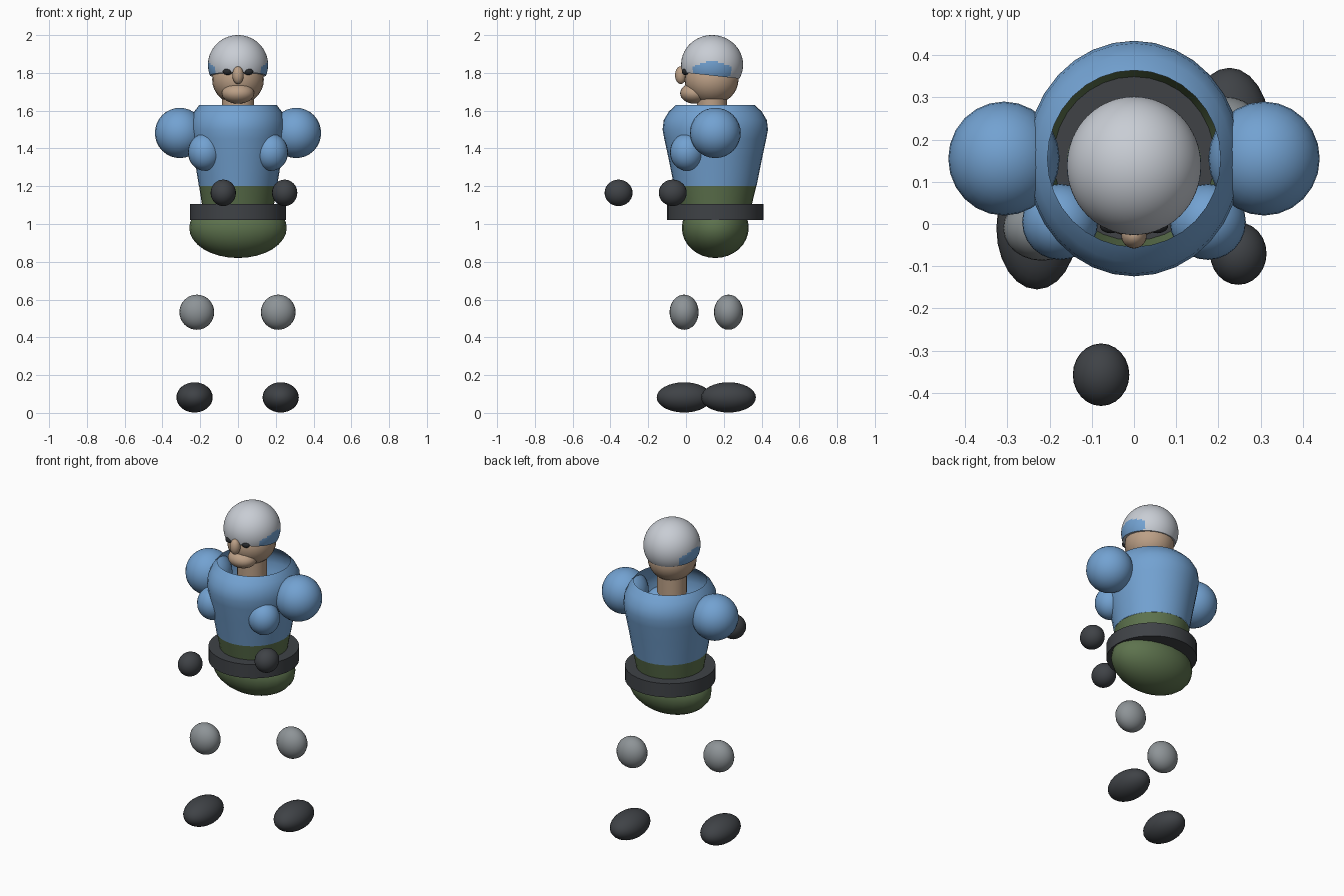
import bpy, bmesh, math
from mathutils import Vector

cube = bpy.data.objects.get("Cube")
if cube:
    bpy.data.objects.remove(cube, do_unlink=True)

BODY_Y = 0.155


def material(name, rgb):
    m = bpy.data.materials.new(name)
    m.use_nodes = True
    m.diffuse_color = (*rgb, 1)
    bsdf = next(n for n in m.node_tree.nodes if n.type == 'BSDF_PRINCIPLED')
    bsdf.inputs["Base Color"].default_value = (*rgb, 1)
    return m


blue = material("shirt blue", (0.17, 0.36, 0.64))
green = material("trouser green", (0.11, 0.17, 0.075))
dark = material("charcoal", (0.05, 0.055, 0.062))
grey = material("knee grey", (0.27, 0.295, 0.31))
white = material("cap pale grey", (0.58, 0.61, 0.66))
skin = material("skin", (0.5, 0.35, 0.24))
black = material("eye black", (0.02, 0.022, 0.025))


def finish(bm, name, *mats):
    mesh = bpy.data.meshes.new(name)
    bm.to_mesh(mesh)
    bm.free()
    for m in mats:
        mesh.materials.append(m)
    ob = bpy.data.objects.new(name, mesh)
    bpy.context.collection.objects.link(ob)
    bpy.ops.object.select_all(action='DESELECT')
    ob.select_set(True)
    bpy.context.view_layer.objects.active = ob
    bpy.ops.object.shade_smooth_by_angle(angle=math.radians(40))
    return ob


def ball_mesh(center, radii, segs=24, rings=16):
    bm = bmesh.new()
    bmesh.ops.create_uvsphere(bm, u_segments=segs, v_segments=rings, radius=1)
    bmesh.ops.scale(bm, vec=radii, verts=bm.verts)
    bmesh.ops.translate(bm, vec=center, verts=bm.verts)
    return bm


def ball(name, center, radii, mat):
    return finish(ball_mesh(center, radii), name, mat)


def loft(name, rings, mat, y=BODY_Y, segs=32, capped=False):
    """Skin a stack of (z, x radius, y radius) ellipses."""
    bm = bmesh.new()
    loops = []
    for z, rx, ry in rings:
        angles = [math.tau * i / segs for i in range(segs)]
        loops.append([bm.verts.new((rx * math.cos(a), y + ry * math.sin(a), z)) for a in angles])
    for low, high in zip(loops, loops[1:]):
        for i in range(segs):
            j = (i + 1) % segs
            bm.faces.new((low[i], low[j], high[j], high[i]))
    if capped:
        bm.faces.new(loops[0][::-1])
        bm.faces.new(loops[-1])
    return finish(bm, name, mat)


# Open-collared torso, waist, belt and hips
loft("torso", [(1.2, 0.207, 0.218), (1.35, 0.231, 0.248), (1.45, 0.248, 0.27),
               (1.5, 0.255, 0.279), (1.55, 0.25, 0.273), (1.595, 0.232, 0.246),
               (1.63, 0.205, 0.209)], blue)
loft("waist", [(1.08, 0.187, 0.188), (1.2, 0.206, 0.217)], green)
loft("belt", [(1.02, 0.255, 0.255), (1.105, 0.255, 0.255)], dark, capped=True)
ball("hips", (0, BODY_Y, 0.98), (0.258, 0.177, 0.16), green)

# Shoulders and upper arms
for side, sx in (("left", 1), ("right", -1)):
    ball(side + "_shoulder", (sx * 0.308, BODY_Y, 1.482), (0.132, 0.135, 0.133), blue)
    ball(side + "_elbow", (sx * 0.175, 0.005, 1.38), (0.09, 0.09, 0.098), blue)

# Hands, knees and feet, with the left leg set back
for side, hand, knee_x, foot_x, leg_y in (
        ("left", (0.247, -0.07, 1.165), 0.213, 0.226, 0.225),
        ("right", (-0.078, -0.357, 1.165), -0.218, -0.23, -0.01)):
    ball(side + "_hand", hand, (0.067, 0.074, 0.07), dark)
    ball(side + "_knee", (knee_x, leg_y, 0.533), (0.092, 0.077, 0.093), grey)
    ball(side + "_foot", (foot_x, leg_y, 0.082), (0.096, 0.145, 0.08), dark)

# Neck, head and muzzle
loft("neck", [(1.55, 0.085, 0.08), (1.72, 0.085, 0.08)], skin, y=0.138, capped=True)
ball("head", (0, 0.135, 1.765), (0.137, 0.143, 0.132), skin)
ball("muzzle", (0, 0.045, 1.692), (0.086, 0.076, 0.055), skin)
ball("nose", (0, -0.028, 1.788), (0.03, 0.03, 0.047), skin)
for side, sx in (("left", 1), ("right", -1)):
    ball(side + "_eye", (sx * 0.055, -0.004, 1.806), (0.026, 0.018, 0.017), black)

# Cap, trimmed along a slightly tilted brim, with a blue patch on each side
cap = ball_mesh((0, 0.138, 1.843), (0.159, 0.164, 0.157), 64, 48)
bmesh.ops.bisect_plane(cap, geom=cap.verts[:] + cap.edges[:] + cap.faces[:],
                       plane_co=Vector((0, -0.02, 1.803)),
                       plane_no=Vector((0, 0.11, 1)), clear_inner=True)
brim = [e for e in cap.edges if e.is_boundary]
bmesh.ops.contextual_create(cap, geom=brim)
for f in cap.faces:
    c = f.calc_center_median()
    if abs(c.x) > 0.1 and ((c.y - 0.138) / 0.105) ** 2 + ((c.z - 1.81) / 0.05) ** 2 < 1:
        f.material_index = 1
finish(cap, "cap", white, blue)
